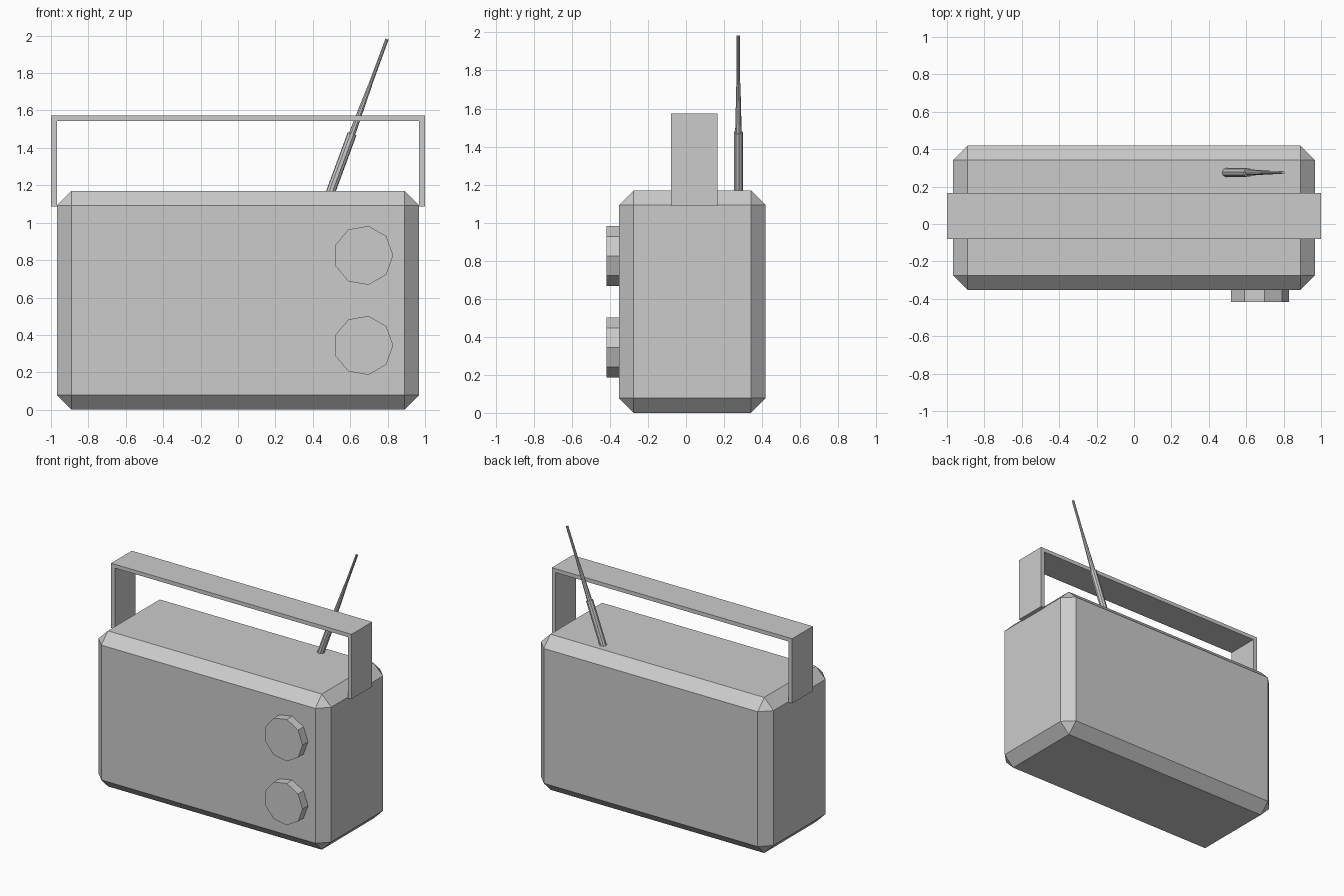
import bpy, bmesh, math
from mathutils import Matrix, Vector

if "Cube" in bpy.data.objects:
    bpy.data.objects.remove(bpy.data.objects["Cube"])


def make_object(name, bm):
    bmesh.ops.recalc_face_normals(bm, faces=bm.faces)
    mesh = bpy.data.meshes.new(name)
    bm.to_mesh(mesh)
    bm.free()
    obj = bpy.data.objects.new(name, mesh)
    bpy.context.collection.objects.link(obj)
    return obj


def cylinder(bm, start, end, r1, r2, sides):
    """Capped cone between two points."""
    start, end = Vector(start), Vector(end)
    axis = end - start
    # local x stays in the world xz plane
    z = axis.normalized()
    y = Vector((0, 1, 0)) if abs(z.y) < 0.9 else Vector((0, 0, 1))
    x = y.cross(z)
    if abs(z.y) > 0.9:
        x, y = Vector((1, 0, 0)), z.cross(Vector((1, 0, 0)))
    rot = Matrix((x, y, z)).transposed().to_4x4()
    bmesh.ops.create_cone(bm, cap_ends=True, segments=sides, radius1=r1,
                          radius2=r2, depth=axis.length,
                          matrix=Matrix.Translation((start + end) / 2) @ rot)


# Body: box with a single-segment chamfer
bm = bmesh.new()
bmesh.ops.create_cube(bm, size=1, matrix=Matrix.Translation((0, 0.033, 0.585))
                      @ Matrix.Diagonal((1.936, 0.772, 1.17, 1)))
body = make_object("radio_body", bm)
bevel = body.modifiers.new("chamfer", 'BEVEL')
bevel.width = 0.078
bevel.segments = 1

# Handle: U-shaped strip profile extruded along y
outer, inner, low, top, under = 1.0, 0.969, 1.087, 1.574, 1.545
profile = [(-outer, low), (-outer, top), (outer, top), (outer, low),
           (inner, low), (inner, under), (-inner, under), (-inner, low)]
bm = bmesh.new()
face = bm.faces.new([bm.verts.new((x, -0.079, z)) for x, z in profile])
ext = bmesh.ops.extrude_face_region(bm, geom=[face])
bmesh.ops.translate(bm, vec=(0, 0.245, 0),
                    verts=[g for g in ext["geom"] if isinstance(g, bmesh.types.BMVert)])
make_object("handle", bm)

# Dials: nine-sided knobs with a corner pointing right
for name, z in (("tuning_knob", 0.825), ("volume_knob", 0.344)):
    bm = bmesh.new()
    angles = [math.tau * i / 9 for i in range(9)]
    face = bm.faces.new([bm.verts.new((0.67 + 0.16 * math.cos(a), -0.418,
                                       z + 0.16 * math.sin(a))) for a in angles])
    ext = bmesh.ops.extrude_face_region(bm, geom=[face])
    bmesh.ops.translate(bm, vec=(0, 0.07, 0),
                        verts=[g for g in ext["geom"] if isinstance(g, bmesh.types.BMVert)])
    bm.normal_update()
    make_object(name, bm)

# Antenna: three telescoping sections along a leaning axis
base, tip = Vector((0.492, 0.275, 1.155)), Vector((0.797, 0.275, 1.982))
sections = [("antenna_base", 0.0, 0.387, 0.025, 0.025),
            ("antenna_middle", 0.37, 0.70, 0.018, 0.011),
            ("antenna_tip", 0.68, 1.0, 0.010, 0.009)]
for name, t0, t1, r0, r1 in sections:
    bm = bmesh.new()
    cylinder(bm, base.lerp(tip, t0), base.lerp(tip, t1), r0, r1, 9)
    make_object(name, bm)
